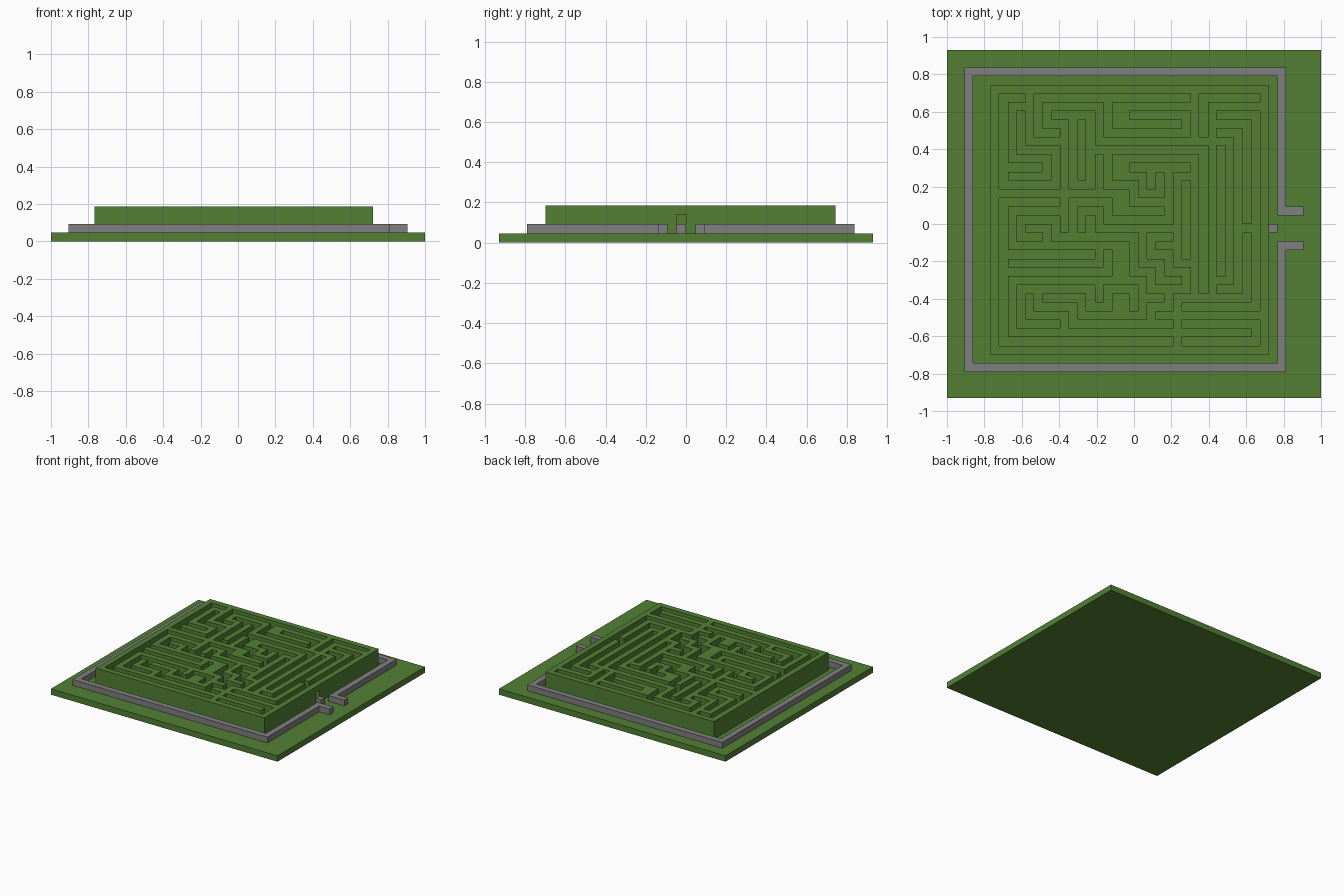
import bpy
import bmesh
import random
from mathutils import Vector

default = bpy.data.objects.get("Cube")
if default:
    bpy.data.objects.remove(default, do_unlink=True)

U = 2 / 43  # size of one block
COLUMNS, ROWS, LANES = 32, 31, 15
random.seed(4)


def make_material(name, colour):
    mat = bpy.data.materials.new(name)
    mat.use_nodes = True
    mat.diffuse_color = colour
    mat.node_tree.nodes["Principled BSDF"].inputs["Base Color"].default_value = colour
    return mat


GRASS = make_material("leaf green", (0.084, 0.216, 0.034, 1))
STONE = make_material("stone grey", (0.216, 0.216, 0.216, 1))


def extrude_cells(name, cells, z0, z1, mat):
    """Raise flat rectangles (x0, x1, y0, y1), in blocks, into one solid."""
    bm = bmesh.new()
    for x0, x1, y0, y1 in cells:
        corners = ((x0, y0), (x1, y0), (x1, y1), (x0, y1))
        bm.faces.new([bm.verts.new((x * U, y * U, z0 * U)) for x, y in corners])
    bmesh.ops.remove_doubles(bm, verts=bm.verts, dist=U / 100)
    ret = bmesh.ops.extrude_face_region(bm, geom=bm.faces[:])
    top = [g for g in ret["geom"] if isinstance(g, bmesh.types.BMVert)]
    bmesh.ops.translate(bm, verts=top, vec=Vector((0, 0, (z1 - z0) * U)))
    bmesh.ops.recalc_face_normals(bm, faces=bm.faces)
    mesh = bpy.data.meshes.new(name)
    bm.to_mesh(mesh)
    bm.free()
    mesh.materials.append(mat)
    obj = bpy.data.objects.new(name, mesh)
    bpy.context.collection.objects.link(obj)


# Lawn slab
extrude_cells("lawn", [(-21.5, 21.5, -20, 20)], 0, 1, GRASS)

# Low stone border with a gateway on the left side
extrude_cells("border_back", [(-19.5, 17.5, 17, 18)], 1, 2, STONE)
extrude_cells("border_front", [(-19.5, 17.5, -17, -16)], 1, 2, STONE)
extrude_cells("border_right", [(-19.5, -18.5, -16, 17)], 1, 2, STONE)
extrude_cells("border_left_back", [(16.5, 17.5, 1, 17)], 1, 2, STONE)
extrude_cells("border_left_front", [(16.5, 17.5, -16, -2)], 1, 2, STONE)
extrude_cells("gate_post_back", [(17.5, 19.5, 1, 2)], 1, 2, STONE)
extrude_cells("gate_post_front", [(17.5, 19.5, -3, -2)], 1, 2, STONE)
extrude_cells("door_step", [(15.5, 16.5, -1, 0)], 1, 2, STONE)

# Maze paths run on a grid of lanes; the hedge is twice as thick mid-way
open_cells = set()
visited = []


def cell(node):
    i, j = node
    return 2 * i + 1 + (i > 6), 2 * j + 1


def carve(a, b):
    """Open the straight path between two lane crossings."""
    (c0, r0), (c1, r1) = sorted((cell(a), cell(b)))
    for c in range(c0, c1 + 1):
        for r in range(min(r0, r1), max(r0, r1) + 1):
            open_cells.add((c, r))


def carve_path(*points):
    for a, b in zip(points, points[1:]):
        carve(a, b)
        for i in range(min(a[0], b[0]), max(a[0], b[0]) + 1):
            for j in range(min(a[1], b[1]), max(a[1], b[1]) + 1):
                if (i, j) not in visited:
                    visited.append((i, j))


# Long paths along the back
carve_path((1, 0), (0, 0), (0, 4), (2, 4))
carve_path((3, 2), (2, 2), (2, 0), (10, 0))
carve_path((6, 0), (6, 2), (10, 2), (10, 1), (7, 1))
carve_path((14, 0), (11, 0), (11, 2))
carve_path((3, 1), (5, 1), (5, 5), (4, 5), (4, 1))

# Nested paths by the doorway
carve_path((12, 1), (14, 1), (14, 12), (10, 12))
carve_path((12, 2), (13, 2), (13, 11), (12, 11))
carve_path((5, 3), (11, 3), (11, 11))
carve_path((12, 3), (12, 10))
carve_path((10, 5), (10, 9))

# Long paths along the front and right
carve_path((10, 14), (14, 14), (14, 13), (10, 13))
carve_path((9, 14), (0, 14), (0, 6), (3, 6))
carve_path((0, 9), (5, 9))
carve_path((0, 10), (6, 10), (6, 9))

# Winding side paths fill every remaining lane crossing
random.shuffle(visited)
stack = list(visited)
while stack:
    i, j = stack[-1]
    steps = [(i + 1, j), (i - 1, j), (i, j + 1), (i, j - 1)]
    free = [n for n in steps
            if n not in visited and 0 <= min(n) and max(n) < LANES]
    if free:
        step = random.choice(free)
        carve((i, j), step)
        visited.append(step)
        stack.append(step)
    else:
        stack.pop()

# Doorway row: the gap in the outer hedge and the one behind it
DOOR_ROW = 16
for gap in (COLUMNS - 1, COLUMNS - 3):
    open_cells.add((gap, DOOR_ROW))

hedge = [(c - 16.5, c - 15.5, 15 - r, 16 - r)
         for c in range(COLUMNS) for r in range(ROWS) if (c, r) not in open_cells]
extrude_cells("maze_hedge", hedge, 1, 4, GRASS)

# Hedge block over the doorway
extrude_cells("door_lintel", [(14.5, 15.5, -1, 0)], 3, 4, GRASS)
